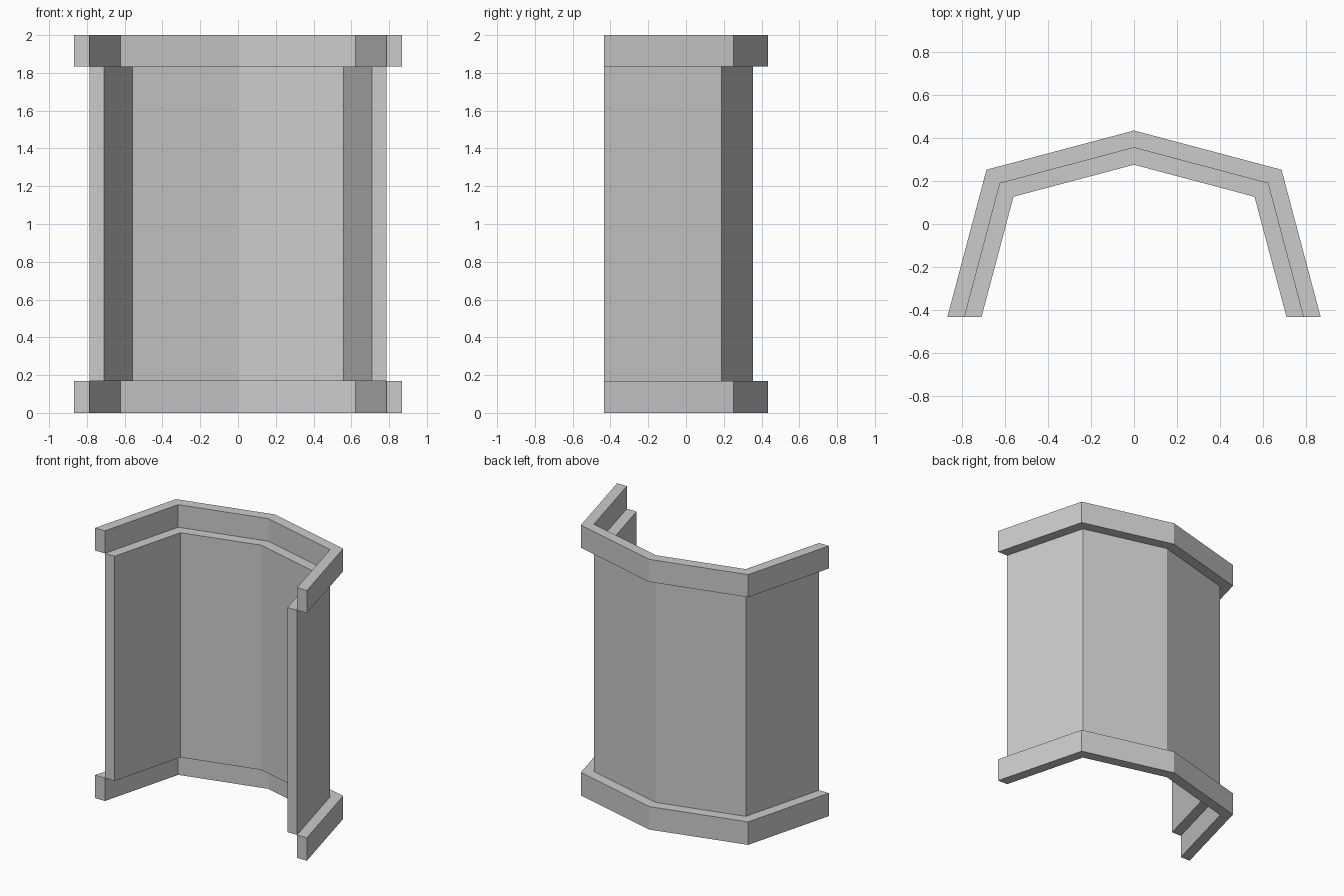
import bpy, bmesh

if "Cube" in bpy.data.objects:
    bpy.data.objects.remove(bpy.data.objects["Cube"])

# Faceted arc, measured from its centre point on the flat front edge
FRONT_Y = -0.433
ARC = [(-0.867, 0), (-0.685, 0.685), (0, 0.867), (0.685, 0.685), (0.867, 0)]
OUTER, MIDDLE, INNER = 1.0, 0.908, 0.817


def arc_band(name, s_out, s_in, z0, z1):
    """Extrude the band between two scaled copies of the arc."""
    bm = bmesh.new()
    rows = [[bm.verts.new((x * s, FRONT_Y + y * s, z)) for x, y in ARC]
            for s, z in ((s_out, z0), (s_out, z1), (s_in, z1), (s_in, z0))]
    for k in range(4):
        a, b = rows[k], rows[(k + 1) % 4]
        for i in range(len(ARC) - 1):
            bm.faces.new((a[i], a[i + 1], b[i + 1], b[i]))
    for i in (0, -1):  # flat end caps
        bm.faces.new([r[i] for r in rows])
    bmesh.ops.recalc_face_normals(bm, faces=bm.faces)
    mesh = bpy.data.meshes.new(name)
    bm.to_mesh(mesh)
    bm.free()
    obj = bpy.data.objects.new(name, mesh)
    bpy.context.collection.objects.link(obj)
    return obj


# Wall panel and the two protruding trims
arc_band("wall_panel", MIDDLE, INNER, 0.17, 1.833)
arc_band("bottom_trim", OUTER, MIDDLE, 0.0, 0.17)
arc_band("top_trim", OUTER, MIDDLE, 1.833, 2.0)
